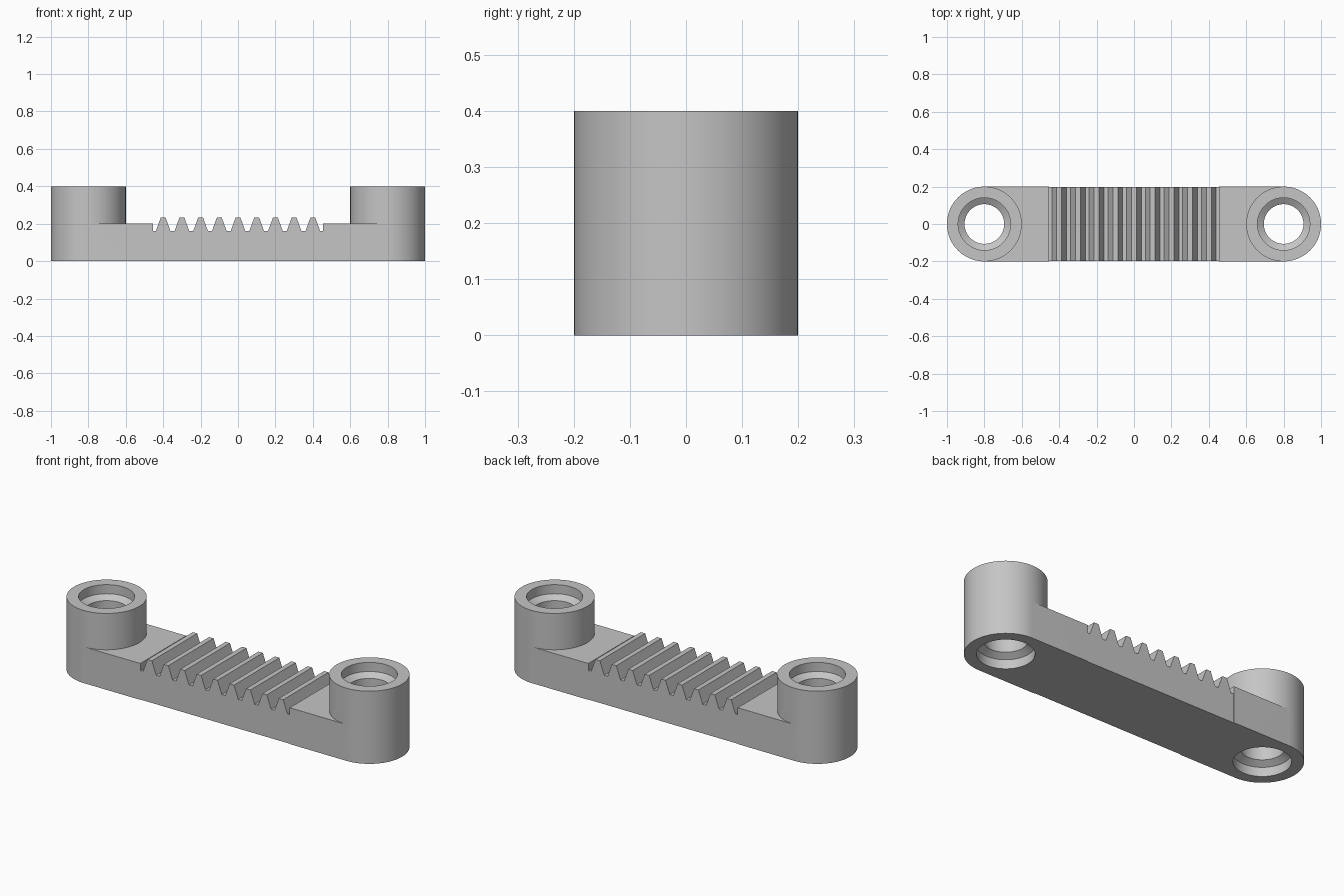
import bpy, bmesh, math

if "Cube" in bpy.data.objects:
    bpy.data.objects.remove(bpy.data.objects["Cube"])

SEG = 96
END_X, BOSS_R, BOSS_H = 0.8, 0.2, 0.4
PLATE_H, RACK_END = 0.2, 0.455

grey = bpy.data.materials.new("light_grey")
grey.diffuse_color = (0.56, 0.56, 0.56, 1)
grey.use_nodes = True
grey.node_tree.nodes["Principled BSDF"].inputs["Base Color"].default_value = grey.diffuse_color


def make_object(name, bm):
    bmesh.ops.recalc_face_normals(bm, faces=bm.faces)
    mesh = bpy.data.meshes.new(name)
    bm.to_mesh(mesh)
    bm.free()
    mesh.materials.append(grey)
    obj = bpy.data.objects.new(name, mesh)
    bpy.context.collection.objects.link(obj)
    return obj


def turned(name, x, profile):
    """Stack circles of (radius, z) into a capped solid around a vertical axis."""
    bm = bmesh.new()
    rings = []
    for r, z in profile:
        angles = [2 * math.pi * i / SEG for i in range(SEG)]
        rings.append([bm.verts.new((x + r * math.cos(a), r * math.sin(a), z)) for a in angles])
    for low, high in zip(rings, rings[1:]):
        for i in range(SEG):
            j = (i + 1) % SEG
            bm.faces.new((low[i], low[j], high[j], high[i]))
    bm.faces.new(rings[0])
    bm.faces.new(rings[-1])
    return make_object(name, bm)


def extruded(name, outline, half_width):
    """Extrude an x-z outline across y."""
    bm = bmesh.new()
    front = [bm.verts.new((x, -half_width, z)) for x, z in outline]
    back = [bm.verts.new((x, half_width, z)) for x, z in outline]
    bm.faces.new(front)
    bm.faces.new(back)
    for i in range(len(outline)):
        j = (i + 1) % len(outline)
        bm.faces.new((front[i], front[j], back[j], back[i]))
    return make_object(name, bm)


def activate(obj):
    bpy.ops.object.select_all(action='DESELECT')
    obj.select_set(True)
    bpy.context.view_layer.objects.active = obj


def combine(obj, other, operation):
    mod = obj.modifiers.new(operation.lower(), 'BOOLEAN')
    mod.operation, mod.solver, mod.object = operation, 'EXACT', other
    activate(obj)
    bpy.ops.object.modifier_apply(modifier=mod.name)
    bpy.data.objects.remove(other)


# End mounts: flat block joined to a round boss, with a bore stepped at both ends
bore_profile = [(0.14, -0.02), (0.14, 0.05), (0.106, 0.072),
                (0.106, BOSS_H - 0.072), (0.14, BOSS_H - 0.05), (0.14, BOSS_H + 0.02)]
for side, s in (("left", -1), ("right", 1)):
    a, b = s * RACK_END, s * END_X
    mount = extruded(side + "_end_mount", [(a, 0), (b, 0), (b, PLATE_H), (a, PLATE_H)], BOSS_R)
    combine(mount, turned("boss", b, [(BOSS_R, 0), (BOSS_R, BOSS_H)]), 'UNION')
    combine(mount, turned("bore_cutter", b, bore_profile), 'DIFFERENCE')
    activate(mount)
    bpy.ops.object.shade_smooth_by_angle(angle=math.radians(25))

# Toothed bar: nine straight-sided teeth between the mounts
PITCH = 0.1
ROOT_Z, TIP_Z = 0.16, 0.232
ROOT_HALF, TIP_HALF = 0.0395, 0.0134
outline = [(RACK_END, 0), (-RACK_END, 0), (-RACK_END, ROOT_Z)]
for i in range(-4, 5):
    c = i * PITCH
    outline += [(c - ROOT_HALF, ROOT_Z), (c - TIP_HALF, TIP_Z),
                (c + TIP_HALF, TIP_Z), (c + ROOT_HALF, ROOT_Z)]
outline.append((RACK_END, ROOT_Z))
extruded("toothed_bar", outline, 0.197)
